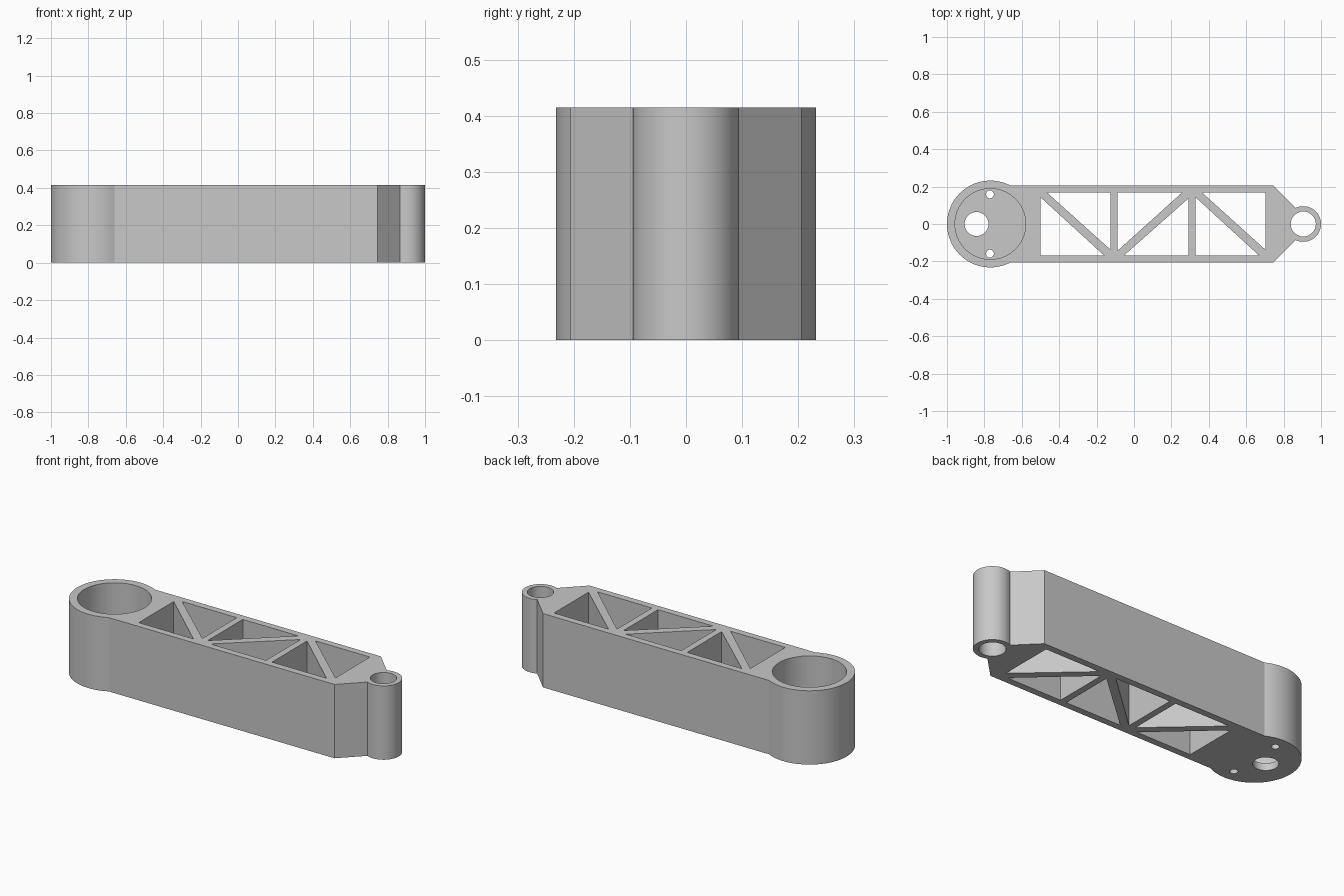
import bpy
import bmesh
from math import sin, cos, asin, pi, radians

cube = bpy.data.objects.get("Cube")
if cube:
    bpy.data.objects.remove(cube, do_unlink=True)

HEIGHT, FLOOR = 0.415, 0.04
HUB_X, HUB_R, BORE_R = -0.768, 0.232, 0.189
EYE_X, EYE_R, EYE_HOLE_R = 0.905, 0.095, 0.067
SIDE, INNER = 0.206, 0.168

grey = bpy.data.materials.new("satin_grey")
grey.use_nodes = True
colour = (0.58, 0.58, 0.58, 1)
grey.diffuse_color = colour
grey.node_tree.nodes["Principled BSDF"].inputs["Base Color"].default_value = colour


def arc(cx, cy, r, start, end, steps):
    return [(cx + r * cos(start + (end - start) * i / steps),
             cy + r * sin(start + (end - start) * i / steps))
            for i in range(steps + 1)]


def circle(cx, cy, r, steps=64):
    return arc(cx, cy, r, 0, 2 * pi, steps)[:-1]


def prism(name, outline, z0, z1):
    """Extrude a closed outline straight up."""
    bm = bmesh.new()
    base = bm.faces.new([bm.verts.new((x, y, z0)) for x, y in outline])
    top = bmesh.ops.extrude_face_region(bm, geom=[base])["geom"]
    verts = [v for v in top if isinstance(v, bmesh.types.BMVert)]
    bmesh.ops.translate(bm, verts=verts, vec=(0, 0, z1 - z0))
    bmesh.ops.recalc_face_normals(bm, faces=bm.faces)
    mesh = bpy.data.meshes.new(name)
    bm.to_mesh(mesh)
    bm.free()
    mesh.materials.append(grey)
    obj = bpy.data.objects.new(name, mesh)
    bpy.context.collection.objects.link(obj)
    return obj


# Arm body: round hub, straight sides, tapered nose and small eye
hub_join = asin(SIDE / HUB_R)
eye_join = radians(115)
outline = arc(HUB_X, 0, HUB_R, hub_join, 2 * pi - hub_join, 52)
outline.append((0.745, -SIDE))
outline += arc(EYE_X, 0, EYE_R, -eye_join, eye_join, 40)
outline.append((0.745, SIDE))
arm = prism("truss_arm", outline, 0, HEIGHT)

# Hub bore stops at a thin floor; every other opening goes right through
cutters = [prism("hub_bore_cutter", circle(HUB_X, 0, BORE_R), FLOOR, 1)]
holes = [circle(-0.842, 0, 0.064), circle(EYE_X, 0, EYE_HOLE_R)]
holes += [circle(-0.77, side * 0.158, 0.021, 32) for side in (-1, 1)]

# Truss bays: two triangular windows either side of each diagonal web
GAP_X, GAP_Y = 0.035, 0.03
for left, right, falling in ((-0.5, -0.125, True), (-0.088, 0.292, False),
                             (0.329, 0.703, True)):
    s = 1 if falling else -1
    holes.append([(left, -s * INNER), (right - GAP_X, -s * INNER),
                  (left, s * (INNER - GAP_Y + 0.005))])
    holes.append([(right, s * INNER), (left + GAP_X, s * INNER),
                  (right, -s * (INNER - GAP_Y))])
cutters += [prism("opening_cutter", h, -0.1, 1) for h in holes]

bpy.context.view_layer.objects.active = arm
for cutter in cutters:
    cutter.hide_render = True
    mod = arm.modifiers.new("cut", "BOOLEAN")
    mod.operation = "DIFFERENCE"
    mod.solver = "EXACT"
    mod.object = cutter
    bpy.ops.object.modifier_apply(modifier=mod.name)
    bpy.data.objects.remove(cutter, do_unlink=True)

# Smooth round walls, crisp edges
bpy.ops.object.select_all(action="DESELECT")
arm.select_set(True)
bpy.ops.object.shade_smooth_by_angle(angle=radians(20))
